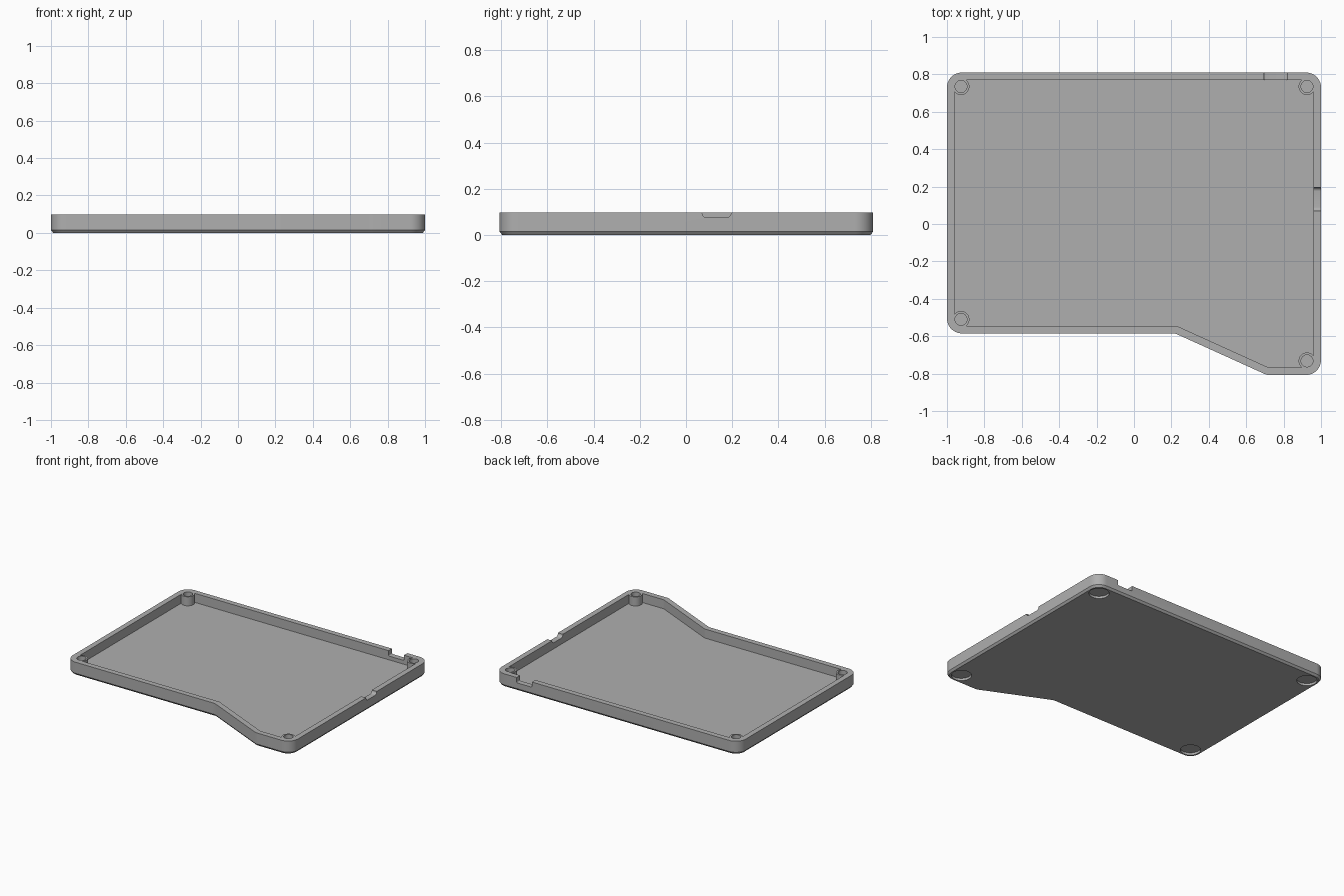
import bpy, bmesh
from math import tan, pi
from mathutils import Vector, Matrix

cube = bpy.data.objects.get("Cube")
if cube:
    bpy.data.objects.remove(cube, do_unlink=True)

HEIGHT, FLOOR, WALL = 0.097, 0.03, 0.04

grey = bpy.data.materials.new("matte_grey")
grey.use_nodes = True
grey.diffuse_color = (0.43, 0.43, 0.43, 1)
grey.node_tree.nodes["Principled BSDF"].inputs["Base Color"].default_value = (0.43, 0.43, 0.43, 1)


def inset(points, d):
    """Move every edge of a counter-clockwise outline inwards by d."""
    result = []
    for i, p in enumerate(points):
        a = (p - points[i - 1]).normalized()
        b = (points[(i + 1) % len(points)] - p).normalized()
        na, nb = Vector((-a.y, a.x)), Vector((-b.y, b.x))
        result.append(p + (na + nb) * d / (1 + na.dot(nb)))
    return result


def rounded(points, radii, steps=10):
    """Replace each corner by an arc."""
    result = []
    for i, (p, r) in enumerate(zip(points, radii)):
        a = (points[i - 1] - p).normalized()
        b = (points[(i + 1) % len(points)] - p).normalized()
        half = a.angle(b) / 2
        start, end = p + a * r / tan(half), p + b * r / tan(half)
        centre = p + (a + b).normalized() * ((start - p).length ** 2 + r * r) ** 0.5
        u, v = start - centre, end - centre
        sweep = u.angle_signed(v)
        for k in range(steps + 1):
            result.append(centre + Matrix.Rotation(-sweep * k / steps, 2) @ u)
    return result


def loft(name, rings):
    """Skin a stack of (outline, z) rings and cap both ends."""
    bm = bmesh.new()
    loops = [[bm.verts.new((p.x, p.y, z)) for p in pts] for pts, z in rings]
    n = len(loops[0])
    for low, high in zip(loops, loops[1:]):
        for i in range(n):
            j = (i + 1) % n
            bm.faces.new((low[i], low[j], high[j], high[i]))
    bm.faces.new(list(reversed(loops[0])))
    bm.faces.new(loops[-1])
    bmesh.ops.recalc_face_normals(bm, faces=bm.faces)
    mesh = bpy.data.meshes.new(name)
    bm.to_mesh(mesh)
    bm.free()
    mesh.materials.append(grey)
    obj = bpy.data.objects.new(name, mesh)
    bpy.context.collection.objects.link(obj)
    return obj


def cylinder(name, x, y, r, z0, z1, sides=40):
    ring = [Vector((x, y)) + Matrix.Rotation(2 * pi * k / sides, 2) @ Vector((r, 0)) for k in range(sides)]
    return loft(name, [(ring, z0), (ring, z1)])


def combine(target, tool, operation):
    """Apply a boolean and discard the tool."""
    tool.hide_render = True
    mod = target.modifiers.new("boolean", 'BOOLEAN')
    mod.operation, mod.object, mod.solver = operation, tool, 'EXACT'
    bpy.context.view_layer.update()
    graph = bpy.context.evaluated_depsgraph_get()
    mesh = bpy.data.meshes.new_from_object(target.evaluated_get(graph))
    target.modifiers.clear()
    target.data = mesh
    bpy.data.objects.remove(tool, do_unlink=True)


# Tray: chamfered base, outer wall, rim, inner wall and floor
outline = [Vector(p) for p in ((-1, 0.81), (-1, -0.585), (0.22, -0.585),
                               (0.71, -0.807), (1, -0.807), (1, 0.81))]
corner = [0.08, 0.08, 0.06, 0.06, 0.08, 0.08]
outer = rounded(outline, corner)
base = rounded(inset(outline, 0.012), [r - 0.012 for r in corner])
inner = rounded(inset(outline, WALL), [r - 0.035 for r in corner])
tray = loft("keyboard_case_tray", [(base, 0), (outer, 0.015), (outer, HEIGHT),
                                   (inner, HEIGHT), (inner, FLOOR)])

# Screw posts with blind holes, and round foot recesses underneath
posts = [(-0.925, 0.735), (0.925, 0.735), (-0.925, -0.51), (0.925, -0.732)]
for x, y in posts:
    combine(tray, cylinder("screw_post", x, y, 0.045, FLOOR - 0.005, HEIGHT), 'UNION')
for x, y in posts:
    combine(tray, cylinder("screw_hole", x, y, 0.032, FLOOR, HEIGHT + 0.05), 'DIFFERENCE')
    inward_x = x - 0.015 * (1 if x > 0 else -1)
    inward_y = y - 0.015 * (1 if y > 0 else -1)
    combine(tray, cylinder("foot_recess", inward_x, inward_y, 0.068, -0.05, 0.017), 'DIFFERENCE')


def notch(name, a, b, bottom, r, near, far):
    """Slot profile with rounded lower corners."""
    pts = [Vector(p) for p in ((a, bottom), (b, bottom), (b, 0.2), (a, 0.2))]
    ring = rounded(pts, [r] * 4, 6)
    return loft(name, [(ring, near), (ring, far)])


# Cable notches in the right-hand and back walls
side = notch("side_notch", 0.07, 0.195, 0.075, 0.02, 0.94, 1.05)
side.data.transform(Matrix(((0, 0, 1, 0), (1, 0, 0, 0), (0, 1, 0, 0), (0, 0, 0, 1))))
combine(tray, side, 'DIFFERENCE')
back = notch("back_notch", 0.695, 0.82, 0.058, 0.008, -0.9, -0.75)
back.data.transform(Matrix.Rotation(pi / 2, 4, 'X'))
combine(tray, back, 'DIFFERENCE')

# Smooth the rounded corners, keep the edges crisp
bpy.ops.object.select_all(action='DESELECT')
bpy.context.view_layer.objects.active = tray
tray.select_set(True)
bpy.ops.object.shade_smooth_by_angle(angle=0.5)
